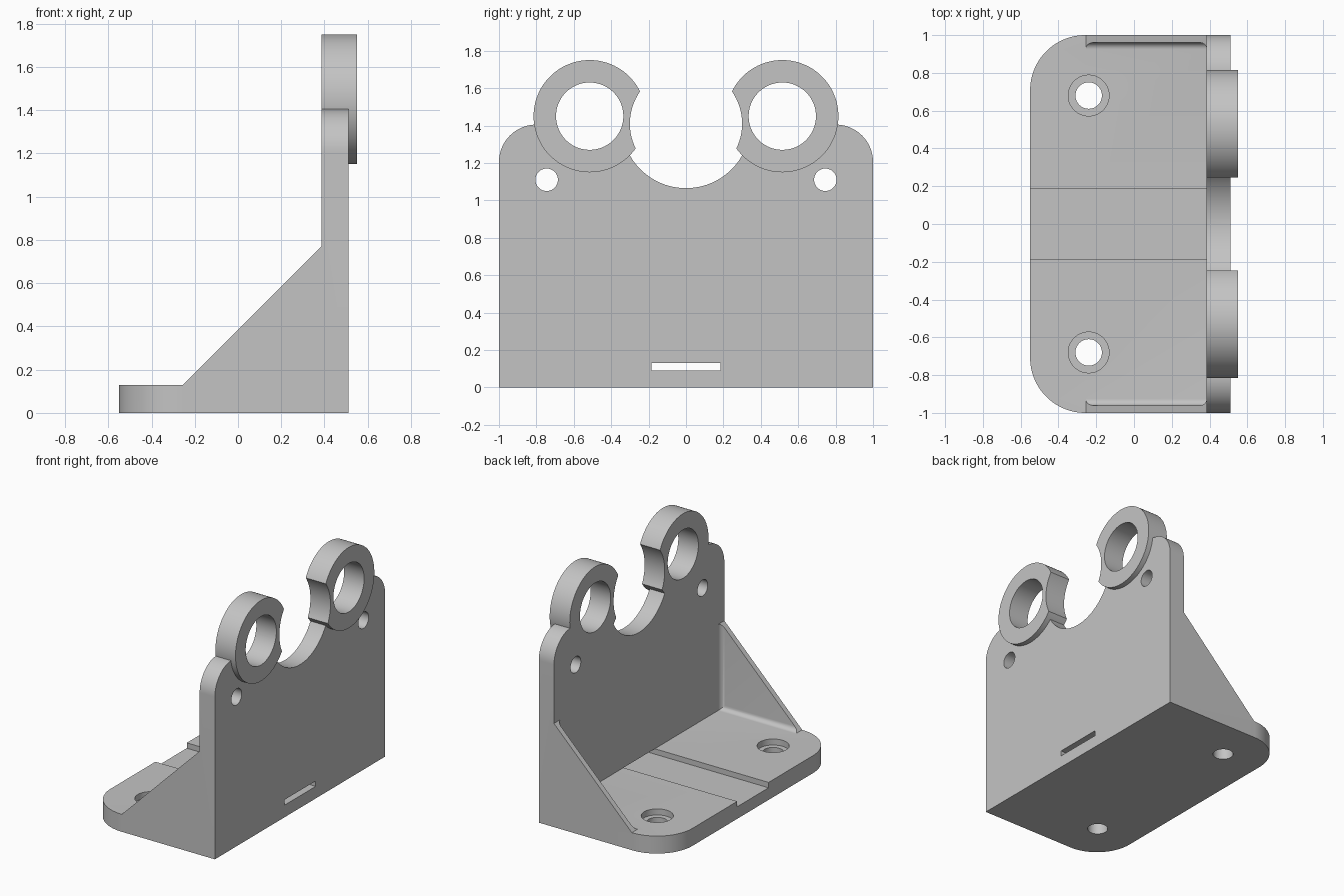
import bpy, bmesh, math
from mathutils import Matrix

cube = bpy.data.objects.get("Cube")
if cube:
    bpy.data.objects.remove(cube, do_unlink=True)

grey = bpy.data.materials.new("plain grey")
grey.use_nodes = True
colour = (0.55, 0.55, 0.55, 1)
grey.diffuse_color = colour
grey.node_tree.nodes["Principled BSDF"].inputs["Base Color"].default_value = colour

FLOOR, FACE, BACK = 0.13, 0.385, 0.51      # base top, wall inner and outer planes


def finish(name, bm):
    bmesh.ops.recalc_face_normals(bm, faces=bm.faces)
    mesh = bpy.data.meshes.new(name)
    bm.to_mesh(mesh)
    bm.free()
    mesh.materials.append(grey)
    ob = bpy.data.objects.new(name, mesh)
    bpy.context.collection.objects.link(ob)
    return ob


def round_edges(bm, test, radius, segments):
    """Round every edge whose two ends both pass the test."""
    edges = [e for e in bm.edges if test(e)]
    bmesh.ops.bevel(bm, geom=edges, offset=radius, segments=segments,
                    profile=0.5, affect='EDGES')


def box(name, lo, hi, edge_test=None, radius=0):
    bm = bmesh.new()
    bmesh.ops.create_cube(bm, size=1)
    for v in bm.verts:
        v.co = [hi[i] if v.co[i] > 0 else lo[i] for i in range(3)]
    if edge_test:
        round_edges(bm, edge_test, radius, 8)
    return finish(name, bm)


def cylinder(name, axis, a, b, u, v, r):
    """Cylinder from a to b along x (centre y, z) or z (centre x, y)."""
    bm = bmesh.new()
    bmesh.ops.create_cone(bm, cap_ends=True, segments=96, radius1=r, radius2=r, depth=b - a)
    mid = (a + b) / 2
    if axis == 'x':
        mat = Matrix.Translation((mid, u, v)) @ Matrix.Rotation(math.pi / 2, 4, 'Y')
    else:
        mat = Matrix.Translation((u, v, mid))
    bm.transform(mat)
    return finish(name, bm)


def combine(ob, other, operation):
    mod = ob.modifiers.new("combine", 'BOOLEAN')
    mod.operation, mod.solver, mod.object = operation, 'EXACT', other
    bpy.context.view_layer.objects.active = ob
    bpy.ops.object.modifier_apply(modifier=mod.name)
    bpy.data.objects.remove(other, do_unlink=True)


# Bracket body: side profile swept across the full width
profile = [(-0.55, 0), (BACK, 0), (BACK, 1.405), (FACE, 1.405),
           (FACE, 0.77), (-0.255, FLOOR), (-0.55, FLOOR)]
bm = bmesh.new()
side = bm.faces.new([bm.verts.new((x, -1, z)) for x, z in profile])
swept = bmesh.ops.extrude_face_region(bm, geom=[side])["geom"]
bmesh.ops.translate(bm, vec=(0, 2, 0),
                    verts=[g for g in swept if isinstance(g, bmesh.types.BMVert)])


def along(e, i):
    d = e.verts[0].co - e.verts[1].co
    return abs(d[i]) > 0.01 and abs(d.length - abs(d[i])) < 1e-4


# Rounded base corners and wall shoulders
round_edges(bm, lambda e: along(e, 2) and e.verts[0].co.x < -0.5, 0.292, 24)
round_edges(bm, lambda e: along(e, 0) and e.verts[0].co.z > 1.4, 0.2, 24)
body = finish("bracket_body", bm)

# Pocket leaves thin side gussets with fillets along the floor and wall
combine(body, box("pocket", (-1, -0.96, FLOOR), (FACE, 0.96, 2),
                  lambda e: (along(e, 0) and e.verts[0].co.z < 1)
                  or (along(e, 2) and e.verts[0].co.x > 0), 0.035), 'DIFFERENCE')

# Central channel continues through the wall as a slot
combine(body, box("channel", (-1, -0.184, 0.09), (1, 0.184, FLOOR)), 'DIFFERENCE')

# Arched recess between the rings
combine(body, cylinder("recess", 'x', 0, 1, 0, 1.41, 0.345), 'DIFFERENCE')

for s in (-1, 1):
    # Counterbored base holes and small wall holes
    combine(body, cylinder("bolt_hole", 'z', -0.1, 0.3, -0.24, s * 0.68, 0.07), 'DIFFERENCE')
    combine(body, cylinder("counterbore", 'z', 0.085, 0.3, -0.24, s * 0.68, 0.108), 'DIFFERENCE')
    combine(body, cylinder("wall_hole", 'x', 0, 1, s * 0.745, 1.11, 0.06), 'DIFFERENCE')
    # Ring with its inner side trimmed by a round clearance
    ring = cylinder("ring", 'x', FACE, 0.55, s * 0.515, 1.45, 0.30)
    combine(ring, cylinder("clearance", 'x', 0, 1, 0, 1.41, 0.30), 'DIFFERENCE')
    combine(body, ring, 'UNION')
    combine(body, cylinder("ring_bore", 'x', 0, 1, s * 0.515, 1.45, 0.18), 'DIFFERENCE')

# Smooth curved surfaces, crisp edges
bpy.ops.object.select_all(action='DESELECT')
body.select_set(True)
bpy.context.view_layer.objects.active = body
bpy.ops.object.shade_smooth_by_angle(angle=math.radians(25))
